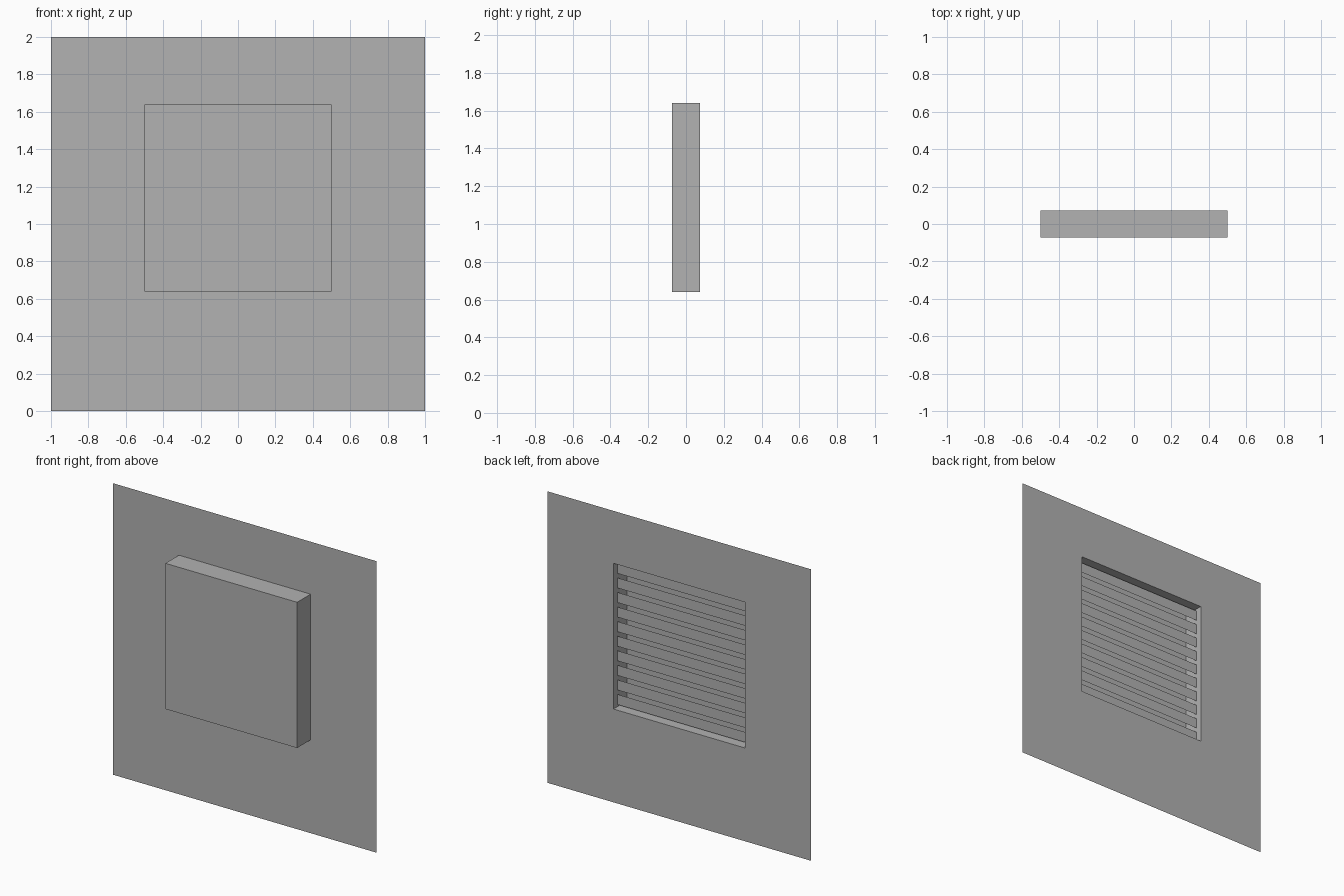
import bpy

if "Cube" in bpy.data.objects:
    bpy.data.objects.remove(bpy.data.objects["Cube"])

# Overall layout
D = 0.073              # half depth: wall at +D, cover face at -D
W = 0.5                # half width of the opening
Z0, Z1 = 0.64, 1.64    # opening bottom and top
SLATS, SLAT_H, SLAT_Y = 10, 0.07, 0.031

grey = bpy.data.materials.new("light_grey")
grey.diffuse_color = (0.445, 0.445, 0.445, 1)
grey.use_nodes = True
grey.node_tree.nodes["Principled BSDF"].inputs["Base Color"].default_value = grey.diffuse_color


def make(name, verts, faces):
    mesh = bpy.data.meshes.new(name)
    mesh.from_pydata(verts, [], faces)
    mesh.materials.append(grey)
    obj = bpy.data.objects.new(name, mesh)
    bpy.context.collection.objects.link(obj)
    return obj


def rect(hw, y, z0, z1):
    return [(-hw, y, z0), (hw, y, z0), (hw, y, z1), (-hw, y, z1)]


ring = [(i, (i + 1) % 4, (i + 1) % 4 + 4, i + 4) for i in range(4)]

# Thin wall sheet with a square opening (normals to the front)
make("wall_panel", rect(1, D, 0, 2) + rect(W, D, Z0, Z1), ring)

# Shallow box cover: four sides and a closed front, open at the back
make("box_cover", rect(W, -D, Z0, Z1) + rect(W, D, Z0, Z1),
     [(0, 1, 2, 3)] + [f[::-1] for f in ring])

# Flat louvre slats set inside the opening, facing the back
pitch = (Z1 - Z0) / SLATS
for i in range(SLATS):
    zc = Z0 + (i + 0.5) * pitch
    make(f"louvre_slat_{i + 1}",
         rect(W, SLAT_Y, zc - SLAT_H / 2, zc + SLAT_H / 2), [(3, 2, 1, 0)])
